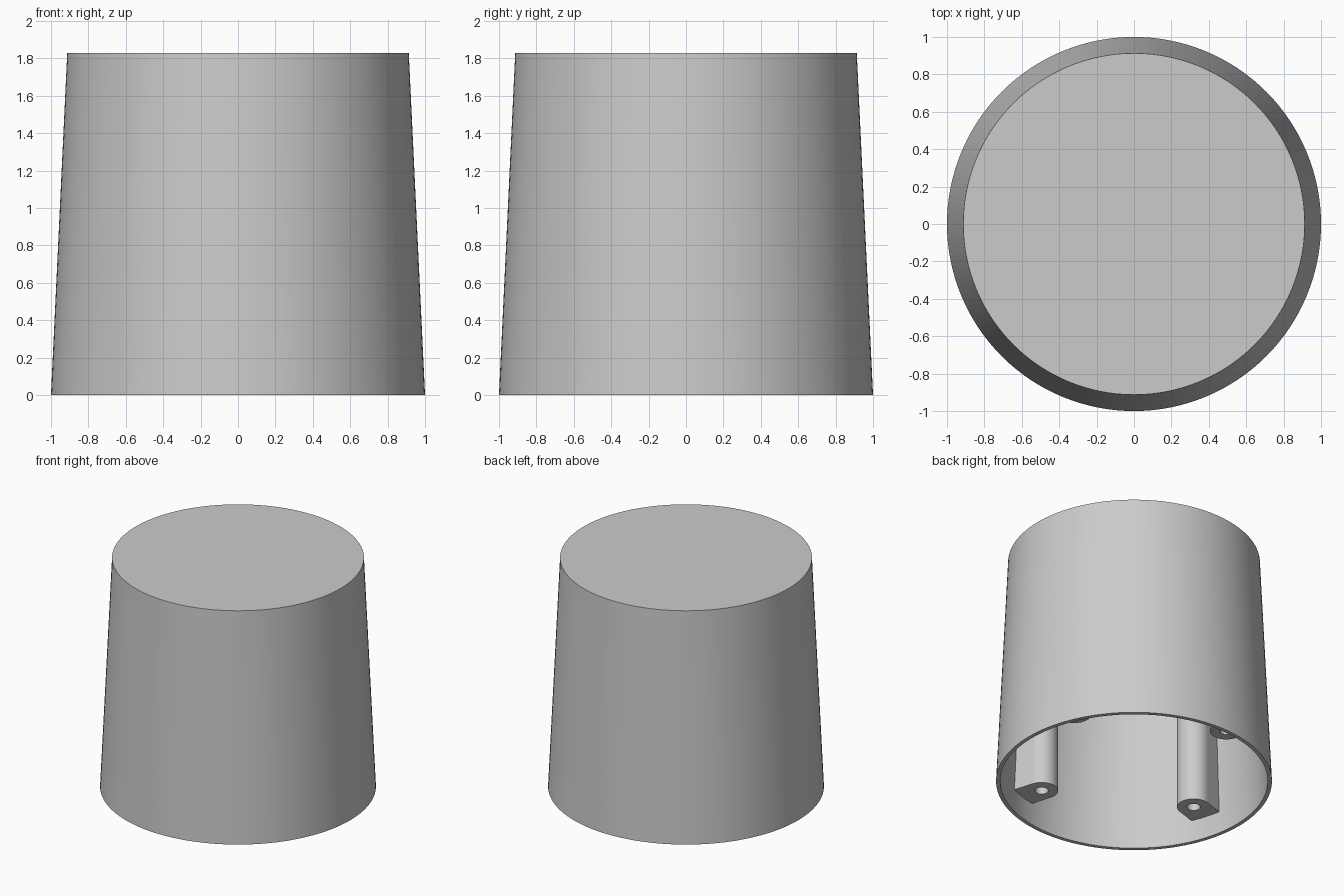
import bpy
import bmesh
from math import sin, cos, pi, radians, sqrt
from mathutils import Matrix

HEIGHT, R_BASE, R_TOP, WALL = 1.83, 1.0, 0.913, 0.03
BOSS_DIST, BOSS_R, HOLE_R = 0.797, 0.12, 0.048
BOSS_Z, HOLE_TOP = 0.17, 0.8

cube = bpy.data.objects.get("Cube")
if cube:
    bpy.data.objects.remove(cube, do_unlink=True)

grey = bpy.data.materials.new("plain grey")
grey.use_nodes = True
colour = (0.6, 0.6, 0.6, 1)
grey.diffuse_color = colour
grey.node_tree.nodes["Principled BSDF"].inputs["Base Color"].default_value = colour


def finish(bm, name):
    bmesh.ops.remove_doubles(bm, verts=bm.verts, dist=1e-5)
    bmesh.ops.recalc_face_normals(bm, faces=bm.faces)
    mesh = bpy.data.meshes.new(name)
    bm.to_mesh(mesh)
    bm.free()
    mesh.materials.append(grey)
    obj = bpy.data.objects.new(name, mesh)
    bpy.context.collection.objects.link(obj)
    bpy.ops.object.select_all(action="DESELECT")
    obj.select_set(True)
    bpy.context.view_layer.objects.active = obj
    bpy.ops.object.shade_smooth_by_angle(angle=radians(30))
    return obj


def skin(bm, rings):
    """Join matching rings of points with quads and return the vertex rings."""
    rows = [[bm.verts.new(p) for p in ring] for ring in rings]
    for a, b in zip(rows, rows[1:]):
        for i in range(len(a)):
            j = (i + 1) % len(a)
            bm.faces.new((a[i], a[j], b[j], b[i]))
    return rows


def circle(r, z, n=128):
    return [(r * cos(2 * pi * i / n), r * sin(2 * pi * i / n), z) for i in range(n)]


# Tapered hollow shell, closed on top and open below
bm = bmesh.new()
rows = skin(bm, [circle(R_TOP, HEIGHT), circle(R_BASE, 0),
                 circle(R_BASE - WALL, 0), circle(R_TOP - WALL, HEIGHT - WALL)])
bm.faces.new(rows[0])
bm.faces.new(rows[-1])
finish(bm, "cup_shell")


# Screw boss: round towards the middle, flat sides running into the wall
def boss_outline(n=40):
    reach = R_BASE - 0.023
    points = []
    for i in range(n):
        c, s = cos(2 * pi * i / n), sin(2 * pi * i / n)
        t = BOSS_R
        if c > 0:
            to_wall = sqrt(reach ** 2 - (BOSS_DIST * s) ** 2) - BOSS_DIST * c
            t = min(to_wall, BOSS_R / max(abs(s), 0.01))
        points.append((t * c, t * s))
    return points


def add_boss(name, angle):
    bm = bmesh.new()
    outline = boss_outline()
    # The back leans in with the wall towards the top
    top = [(x * 0.575 if x > 0 else x, y, HEIGHT - WALL / 2) for x, y in outline]
    bottom = [(x, y, BOSS_Z) for x, y in outline]
    n = len(outline)
    rows = skin(bm, [top, bottom, circle(HOLE_R, BOSS_Z, n), circle(HOLE_R, HOLE_TOP, n)])
    bm.faces.new(rows[0])
    bm.faces.new(rows[-1])
    place = Matrix.Rotation(angle, 4, "Z") @ Matrix.Translation((BOSS_DIST, 0, 0))
    bmesh.ops.transform(bm, matrix=place, verts=bm.verts)
    finish(bm, name)


for k, side in enumerate(("left", "back", "right", "front")):
    add_boss("screw_boss_" + side, radians(17.2 + 90 * k))
